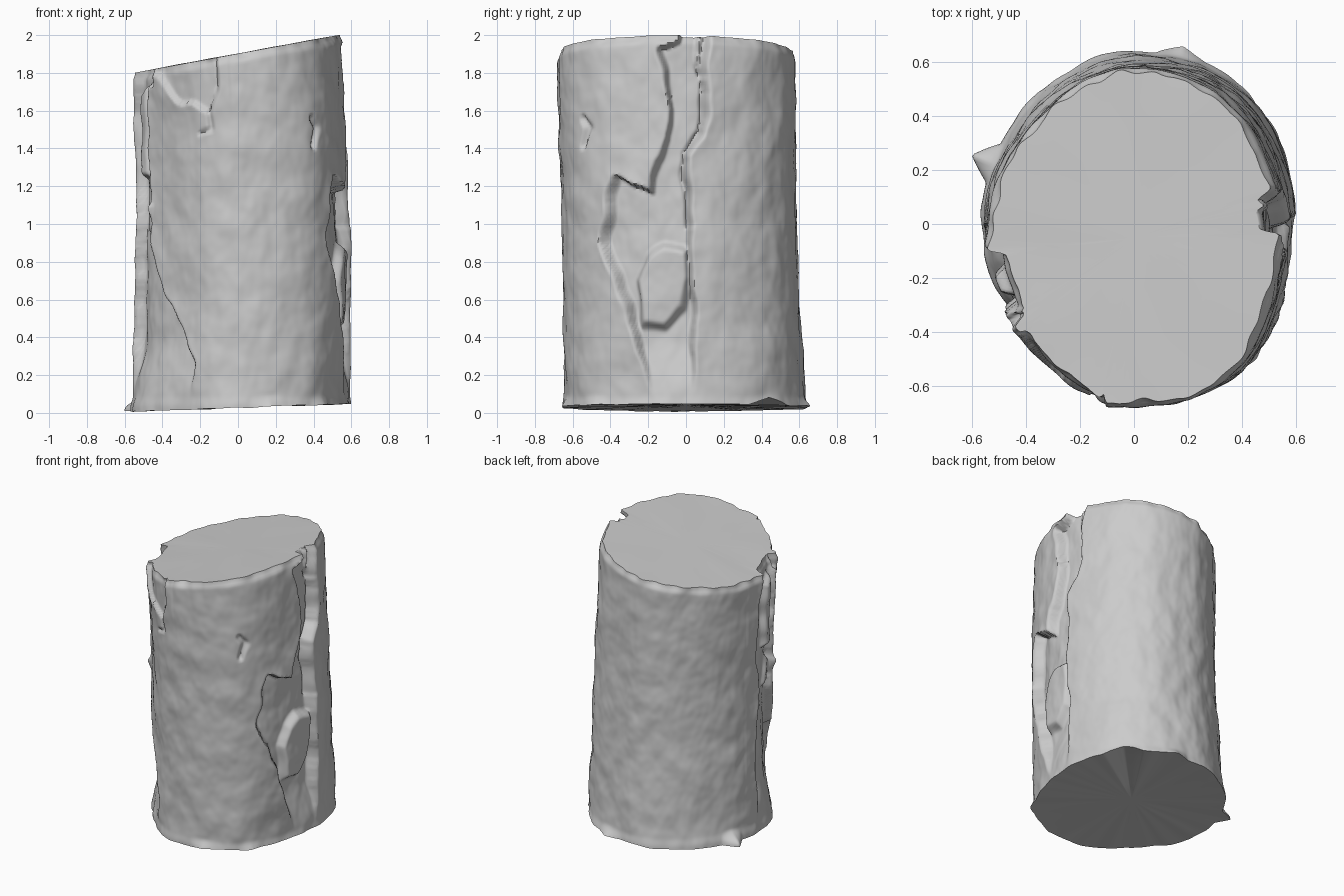
import bpy, math
from mathutils import Vector, noise
from math import sin, cos, asin, pi, radians

if "Cube" in bpy.data.objects:
    bpy.data.objects.remove(bpy.data.objects["Cube"])

NA, NZ = 400, 150
ARC = 0.6                       # arc length per radian on the unrolled bark


def right(pts):                 # (y, z) seen from the right -> unrolled bark
    return [Vector((ARC * asin((y + .045) / 0.64), z)) for y, z in pts]


def left(pts):                  # (degrees, z) -> unrolled bark
    return [Vector((ARC * radians(a), z)) for a, z in pts]


def seg_dist(p, a, b):
    d = b - a
    t = max(0, min(1, (p - a).dot(d) / max(d.length_squared, 1e-9)))
    return (p - a - d * t).length


def line_dist(p, pts):
    return min(seg_dist(p, a, b) for a, b in zip(pts, pts[1:]))


def signed(p, poly):            # positive inside the outline
    inside = False
    for a, b in zip(poly, poly[1:] + poly[:1]):
        if (a.y > p.y) != (b.y > p.y) and p.x < a.x + (b.x - a.x) * (p.y - a.y) / (b.y - a.y):
            inside = not inside
    d = line_dist(p, poly + poly[:1])
    return d if inside else -d


def step(e0, e1, v):
    t = max(0, min(1, (v - e0) / (e1 - e0)))
    return t * t * (3 - 2 * t)


# Places where bark is missing, and chips left standing: outline, offset, edge width
patches = [
    (right([(-.14, 1.93), (-.11, 1.8), (-.07, 1.6), (-.09, 1.45), (-.16, 1.33), (-.2, 1.18),
            (-.39, 1.25), (-.42, 1.1), (-.45, .9), (-.4, .75), (-.34, .55), (-.27, .3),
            (-.2, .05), (0, .05), (.02, .6), (0, 1.0), (0, 1.38), (.09, 1.47),
            (.12, 1.7), (.08, 1.85), (.06, 2.1), (0, 2.1), (-.03, 1.97)]), -0.065, 0.032),
    (right([(-.27, .46), (-.29, .7), (-.23, .83), (-.14, .89), (-.01, .86), (0, .7),
            (-.05, .55), (-.15, .45)]), 0.055, 0.06),
    (left([(195, 2.1), (211, 2.1), (206, 1.7), (204, 1.4), (206, 1.1), (207, .9), (218, .63),
           (236, .4), (242, .25), (240, .05), (182, .05), (179, .5), (183, 1.0), (178, 1.4),
           (182, 1.7)]), -0.055, 0.032),
    (left([(214, 1.8), (230, 1.66), (253, 1.6), (257, 1.72), (258, 1.9), (225, 1.87)]), -0.02, 0.05),
    (left([(196, .95), (200, 1.15), (208, 1.1), (205, .98)]), 0.03, 0.04),
    (left([(192, 1.25), (191, 1.7), (200, 1.72), (201, 1.25)]), 0.045, 0.04),
]
# Narrow cracks: path, half width, depth
cracks = [
    (right([(.08, 2.1), (.1, 1.85), (.12, 1.7), (.09, 1.48), (0, 1.38), (0, 1.0)]), 0.03, 0.025),
    (right([(.09, 2.1), (.1, 1.8)]), 0.035, 0.04),
    (left([(210, 2.1), (209, 1.75)]), 0.035, 0.06),
    (left([(258, 1.9), (257, 1.7), (253, 1.6), (253, 1.5), (246, 1.48)]), 0.02, 0.015),
    (right([(-.52, 1.55), (-.5, 1.5), (-.53, 1.4)]), 0.03, 0.025),
]
# Broad swellings of the trunk: degrees, half spread, amount at base, amount at top
swells = [(-50, 38, 0.035, 0.03), (48, 40, 0.025, 0.012), (225, 38, -0.045, -0.03),
          (18, 22, 0.012, 0.0), (135, 38, -0.01, -0.025)]
# Flared points along the lower rim: degrees, half spread, reach
flares = [(74, 9, 0.04), (159, 7, 0.085), (285, 10, 0.03), (40, 12, 0.02), (315, 8, 0.02)]


def relief(a, z):
    ad = math.degrees(a)
    p = Vector((ARC * (a - 2 * pi if ad > 270 else a), z))
    q = Vector((cos(a) * 0.58, sin(a) * 0.62, z * 0.75))
    r = 0.01 * noise.noise(q * 4) + 0.008 * noise.noise(q * 10) + 0.002 * noise.noise(q * 24)
    for sa, spread, base, top in swells:
        off = abs((ad - sa + 180) % 360 - 180)
        if off < spread:
            r += (base + (top - base) * z / 2) * cos(off / spread * pi / 2) ** 2
    if ad < 50 or ad > 300 or 170 < ad < 265:
        wob = Vector((noise.noise(q * 9), noise.noise(q * 9 + Vector((7, 3, 1))))) * 0.025
        for poly, h, w in patches:
            s = signed(p + wob, poly)
            fade = step(0.06, 0.4, z) if h < 0 else 1   # missing bark runs out near the base
            r += h * fade * step(-w / 2, w / 2, s)
            if h < 0 and s < 0:                         # lifted lip along a broken edge
                r += 0.014 * fade * math.exp(s / 0.05)
        for path, w, depth in cracks:
            r -= depth * (1 - step(0, w, line_dist(p + wob, path)))
    for fa, spread, reach in flares:
        k = max(0, 1 - abs(ad - fa) / spread)
        r += reach * k * (1 - step(0.02, 0.1, z))
    return r + 0.008 * (1 - step(0.03, 0.09, z))


def cut_z(x):
    return 1.902 + 0.185 * x


def make(name, verts, faces):
    me = bpy.data.meshes.new(name)
    me.from_pydata(verts, [], faces)
    ob = bpy.data.objects.new(name, me)
    bpy.context.collection.objects.link(ob)
    bpy.ops.object.select_all(action='DESELECT')
    ob.select_set(True)
    bpy.context.view_layer.objects.active = ob
    bpy.ops.object.shade_smooth_by_angle(angle=radians(60))


# Bark shell: oval rings from the base to the slanted cut
verts = []
for j in range(NZ + 1):
    t = j / NZ
    rx, ry = 0.572 - 0.03 * t, 0.638 - 0.06 * t + 0.055 * t * t
    cx, cy = 0.012 + 0.065 * t - 0.08 * t * t, -0.003 - 0.08 * t + 0.03 * t * t
    for i in range(NA):
        a = 2 * pi * i / NA
        zb = 0.028 + 0.02 * cos(a) + 0.006 * noise.noise(Vector((cos(a) * 5, sin(a) * 5, 9)))
        zb += 0.04 * max(0, 1 - abs(math.degrees(a) - 42) / 12)   # chipped lower edge
        z = zb + t * (cut_z(0.53 * cos(a)) - zb)
        worn = 0.018 + 0.02 * noise.noise(Vector((cos(a) * 6, sin(a) * 6, 3)))
        d = relief(a, z) - worn * step(0.975, 1.0, t)   # slightly worn top rim
        x, y = cx + (rx + d) * cos(a), cy + (ry + d) * sin(a)
        verts.append((x, y, cut_z(x) if j == NZ else z))
faces = [(j * NA + i, j * NA + (i + 1) % NA, (j + 1) * NA + (i + 1) % NA, (j + 1) * NA + i)
         for j in range(NZ) for i in range(NA)]
make("bark_shell", verts, faces)


# Cut faces: concentric rings shrinking from the bark rim to the middle
def disc(name, rim, bump, flip):
    c = sum((Vector(v) for v in rim), Vector()) / len(rim)
    vs, n, fs = [], len(rim), []
    steps = [1, .85, .6, .3]
    for k in steps:
        for v in rim:
            p = c.lerp(Vector(v), k)
            p.z += bump * (1 - k * k) + (0.004 * noise.noise(p * 5) if k < 1 else 0)
            vs.append(p)
    vs.append(c + Vector((0, 0, bump)))
    for s in range(len(steps)):
        for i in range(n):
            i2 = (i + 1) % n
            f = (s * n + i, s * n + i2, (s + 1) * n + i2, (s + 1) * n + i) if s < len(steps) - 1 \
                else (s * n + i, s * n + i2, len(vs) - 1)
            fs.append(f[::-1] if flip else f)
    make(name, vs, fs)


disc("top_cut", verts[-NA:], 0.0, False)
disc("base_cut", verts[:NA], 0.01, True)
